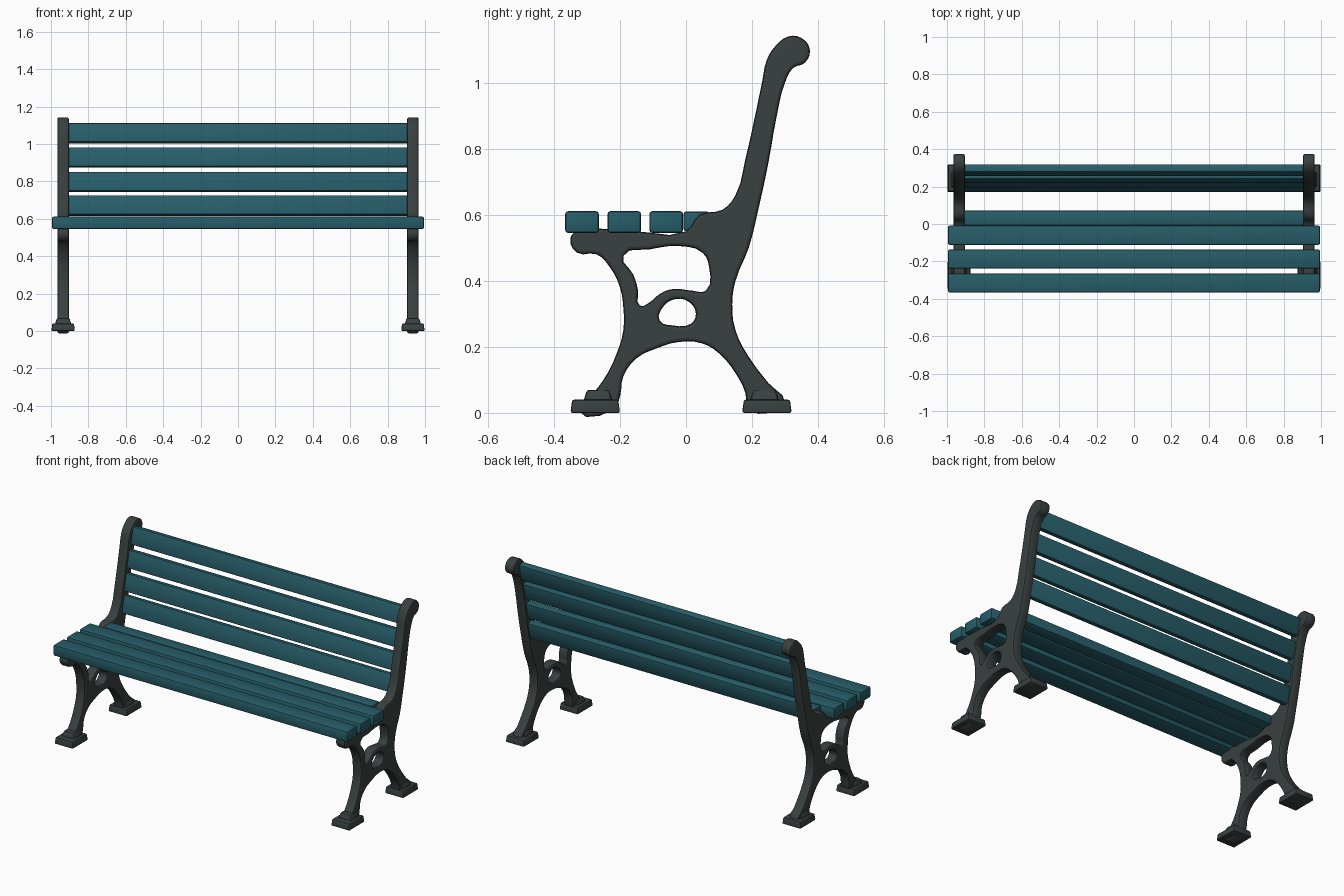
import bpy, bmesh, math
from mathutils import Vector, Matrix

cube = bpy.data.objects.get("Cube")
if cube:
    bpy.data.objects.remove(cube, do_unlink=True)


def make_material(name, rgb):
    mat = bpy.data.materials.new(name)
    mat.use_nodes = True
    mat.diffuse_color = (*rgb, 1)
    mat.node_tree.nodes["Principled BSDF"].inputs["Base Color"].default_value = (*rgb, 1)
    mat.node_tree.nodes["Principled BSDF"].inputs["Roughness"].default_value = 0.7
    return mat


TEAL = make_material("teal painted wood", (0.02, 0.11, 0.14))
IRON = make_material("dark cast iron", (0.04, 0.052, 0.05))
FRAME_X = 0.935


def select_only(obj):
    bpy.ops.object.select_all(action="DESELECT")
    obj.select_set(True)
    bpy.context.view_layer.objects.active = obj


def add_mesh(name, bm, material):
    mesh = bpy.data.meshes.new(name)
    bm.to_mesh(mesh)
    bm.free()
    mesh.materials.append(material)
    obj = bpy.data.objects.new(name, mesh)
    bpy.context.collection.objects.link(obj)
    return obj


def box(name, size, centre, material, bevel, tilt=0.0, taper=1.0):
    """Bevelled box, optionally leaning about x and narrowing to the top."""
    bm = bmesh.new()
    bmesh.ops.create_cube(bm, size=1)
    for v in bm.verts:
        k = taper if v.co.z > 0 else 1
        v.co = Vector((v.co.x * size[0] * k, v.co.y * size[1] * k, v.co.z * size[2]))
    bmesh.ops.bevel(bm, geom=bm.edges[:], offset=bevel, segments=2, profile=0.5,
                    affect="EDGES")
    bm.transform(Matrix.Translation(centre) @ Matrix.Rotation(tilt, 4, "X"))
    obj = add_mesh(name, bm, material)
    select_only(obj)
    bpy.ops.object.shade_smooth_by_angle(angle=math.radians(35))
    return obj


# Side frame profile in hundredths (depth, height): silhouette, then its openings
SILHOUETTE = [
    (-33, 1), (-30, 4), (-25, 10), (-21, 18), (-19, 25), (-19, 32), (-20, 38),
    (-23, 44), (-27, 48), (-33, 48.5), (-35, 53), (-33, 55), (-15, 55), (0, 55),
    (4, 60), (11, 61.5), (15, 66), (18, 77), (20.5, 88), (23, 100), (24.5, 107),
    (27, 111), (31, 114), (35, 113.5), (37.5, 110), (36, 106), (32.5, 104.5),
    (30, 100), (27.5, 90), (25, 76), (22, 62), (19, 50), (15, 40), (14, 33),
    (15, 25), (19, 17), (25, 9), (30, 3), (28, 1), (19, 1), (18, 6), (15, 12),
    (10, 18), (5, 21), (-2, 21.5), (-9, 19.5), (-15, 16.5), (-19, 11), (-20, 5),
    (-22, 1)]
UPPER_OPENING = [
    (-19, 47.5), (-16, 42), (-14.5, 37), (-14, 32.5), (-11, 33.5), (-8, 36),
    (-4, 37.5), (2, 37), (6, 37), (7, 44), (5, 48.5), (-2, 50.5), (-11, 49.5)]
ARCH_OPENING = [(-8, 28), (-7, 32), (-3, 34.5), (1, 33.5), (3, 30), (1.5, 27), (-4, 26.5)]


def side_frame(name, x):
    curve = bpy.data.curves.new(name, "CURVE")
    curve.dimensions = "2D"
    curve.fill_mode = "BOTH"
    curve.resolution_u = 3
    curve.bevel_resolution = 1
    curve.bevel_depth = 0.01
    curve.offset = -0.01
    curve.extrude = 0.021
    for outline in (SILHOUETTE, UPPER_OPENING, ARCH_OPENING):
        spline = curve.splines.new("BEZIER")
        spline.bezier_points.add(len(outline) - 1)
        spline.use_cyclic_u = True
        for point, (y, z) in zip(spline.bezier_points, outline):
            point.co = (y / 100, z / 100, 0)
            point.handle_left_type = point.handle_right_type = "AUTO"
    curve.materials.append(IRON)
    obj = bpy.data.objects.new(name, curve)
    bpy.context.collection.objects.link(obj)
    obj.location.x = x
    obj.rotation_euler = (math.pi / 2, 0, math.pi / 2)
    select_only(obj)
    bpy.ops.object.convert(target="MESH")
    bpy.ops.object.shade_smooth_by_angle(angle=math.radians(35))


# Cast iron ends with spreading feet
for side, sign in (("left", 1), ("right", -1)):
    x = sign * FRAME_X
    side_frame(side + "_frame", x)
    for place, y in (("front", -0.275), ("rear", 0.245)):
        box(f"{side}_{place}_foot", (0.125, 0.15, 0.04), (x, y, 0.02), IRON, 0.006, taper=0.93)
        box(f"{side}_{place}_ankle", (0.09, 0.09, 0.04), (x, y * 0.97, 0.05), IRON, 0.008, taper=0.75)

# Seat slats: three overhang the ends, the rear one fits between them
for i, y in enumerate((-0.315, -0.187, -0.06)):
    box(f"seat_slat_{i + 1}", (1.99, 0.102, 0.066), (0, y, 0.578), TEAL, 0.009)
box("rear_seat_slat", (1.82, 0.08, 0.06), (0, 0.032, 0.58), TEAL, 0.009)

# Leaning back slats between the frames
for i, (y, z) in enumerate(((0.202, 0.67), (0.222, 0.797), (0.25, 0.928), (0.288, 1.057))):
    box(f"back_slat_{i + 1}", (1.82, 0.042, 0.105), (0, y, z), TEAL, 0.008, tilt=-0.23)
